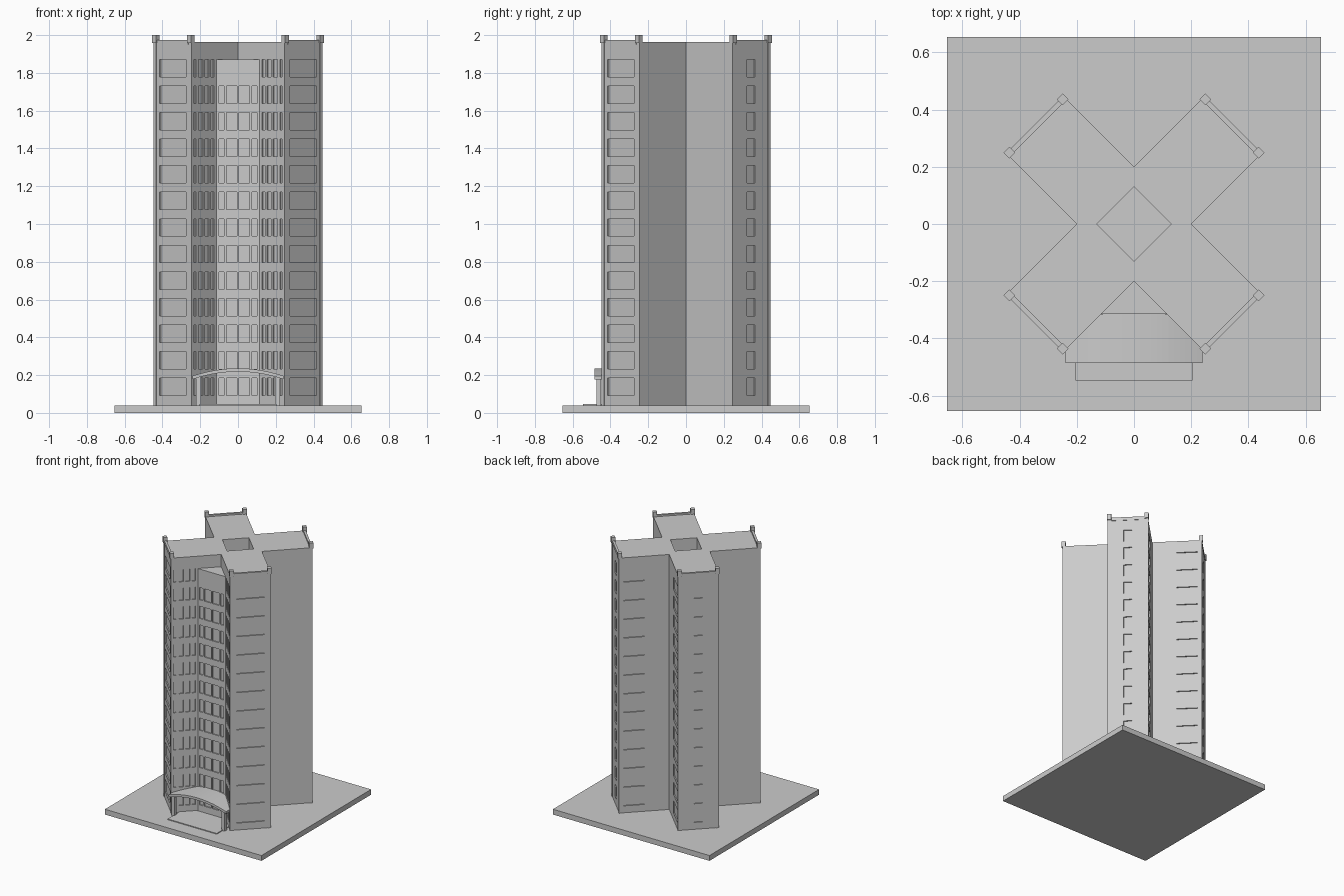
import bpy, bmesh, math
from mathutils import Vector

if "Cube" in bpy.data.objects:
    bpy.data.objects.remove(bpy.data.objects["Cube"])

grey = bpy.data.materials.new("light grey")
grey.diffuse_color = (0.6, 0.6, 0.6, 1)
grey.use_nodes = True
grey.node_tree.nodes["Principled BSDF"].inputs["Base Color"].default_value = grey.diffuse_color

A, L, HOLE = 0.1414, 0.488, 0.092      # arm half width, arm reach, light well half width
Z0, ZR = 0.04, 1.963                   # ground slab top, roof
ROW0, PITCH, WH = 0.138, 0.1406, 0.092  # window rows


def finish(name, bm):
    bmesh.ops.remove_doubles(bm, verts=bm.verts, dist=1e-5)
    me = bpy.data.meshes.new(name)
    bm.to_mesh(me)
    bm.free()
    me.materials.append(grey)
    ob = bpy.data.objects.new(name, me)
    bpy.context.collection.objects.link(ob)
    return ob


def arm(k, u, v):
    """Point on arm k (0 = back right, counterclockwise), u outward, v sideways."""
    t = math.radians(45 + 90 * k)
    return Vector((u * math.cos(t) - v * math.sin(t), u * math.sin(t) + v * math.cos(t), 0))


def face(bm, pts):
    bm.faces.new([bm.verts.new(p) for p in pts])


def prism(name, pts, z0, z1):
    bm = bmesh.new()
    n = len(pts)
    lo = [bm.verts.new((p[0], p[1], z0)) for p in pts]
    hi = [bm.verts.new((p[0], p[1], z1)) for p in pts]
    bm.faces.new(lo[::-1])
    bm.faces.new(hi)
    for i in range(n):
        j = (i + 1) % n
        bm.faces.new((lo[i], lo[j], hi[j], hi[i]))
    return finish(name, bm)


def rect(x0, x1, y0, y1):
    return [(x0, y0), (x1, y0), (x1, y1), (x0, y1)]


def wall(bm, p0, p1, ztop, cols=(), rows=13, depth=0.008):
    """Wall with recessed windows; outside is to the right of p0 -> p1."""
    d = (p1 - p0).normalized()
    inward = Vector((-d.y, d.x, 0)) * depth
    ts = [0] + [t for c in cols for t in c] + [(p1 - p0).length]
    zs = [Z0]
    if cols:
        for r in range(rows):
            zs += [ROW0 + PITCH * r - WH / 2, ROW0 + PITCH * r + WH / 2]
    zs.append(ztop)
    for i in range(len(ts) - 1):
        for j in range(len(zs) - 1):
            q = [p0 + d * t + Vector((0, 0, z)) for t, z in
                 ((ts[i], zs[j]), (ts[i + 1], zs[j]), (ts[i + 1], zs[j + 1]), (ts[i], zs[j + 1]))]
            if i % 2 and j % 2:
                b = [p + inward for p in q]
                face(bm, b)
                for m in range(4):
                    n = (m + 1) % 4
                    face(bm, (q[m], q[n], b[n], b[m]))
            else:
                face(bm, q)


# Ground slab
prism("ground_slab", rect(-0.653, 0.653, -0.653, 0.653), 0, Z0)

# Cross-shaped tower with light well
W = L - A
up = Vector((0, 0, ZR))
front_cols = [(x0 * 2 ** 0.5, x1 * 2 ** 0.5) for x0, x1 in
              ((0.127, 0.144), (0.154, 0.176), (0.186, 0.208), (0.222, 0.238))]
back_cols = [(W - 0.175, W - 0.028)]
bm = bmesh.new()
for k in range(4):
    half = 0.03 if k < 2 else 0.098
    left = {1: back_cols, 3: front_cols}.get(k, [])
    right = {0: back_cols, 2: front_cols}.get(k, [])
    right = [(W - b, W - a) for a, b in reversed(right)]
    wall(bm, arm(k, A, -A), arm(k, L, -A), ZR, left)
    wall(bm, arm(k, L, -A), arm(k, L, A), ZR, [(A - half, A + half)])
    wall(bm, arm(k, L, A), arm(k, A, A), ZR, right)
    # roof of the arm, roof around the well, well wall
    face(bm, [arm(k, u, v) + up for u, v in ((A, -A), (L, -A), (L, A), (A, A))])
    face(bm, [arm(k, u, v) + up for u, v in ((HOLE, -HOLE), (A, -A), (A, A), (HOLE, HOLE))])
    wall(bm, arm(k, HOLE, HOLE), arm(k, HOLE, -HOLE), ZR)
finish("tower", bm)

# Front infill block between the two front arms
bm = bmesh.new()
a, b, c = Vector((-0.115, -0.315, 0)), Vector((0.115, -0.315, 0)), Vector((0, -0.2, 0))
wall(bm, a, b, 1.87, [(0.014, 0.042), (0.055, 0.110), (0.120, 0.175), (0.188, 0.216)], rows=12)
face(bm, [p + Vector((0, 0, 1.87)) for p in (a, b, c)])
finish("front_bay", bm)

# Corner strips, roof posts and parapet rails on every arm end
for k in range(4):
    def block(name, u0, u1, v0, v1, z0, z1):
        prism(name, [arm(k, u, v) for u, v in rect(u0, u1, v0, v1)], z0, z1)
    for s, side in ((-1, "right"), (1, "left")):
        v0, v1 = sorted((s * 0.122, s * 0.1435))
        block(f"corner_strip_{side}_{k}", 0.472, 0.4905, v0, v1, Z0, 1.97)
        v0, v1 = sorted((s * 0.117, s * 0.146))
        block(f"roof_post_{side}_{k}", 0.470, 0.498, v0, v1, 1.958, 2.0)
    block(f"parapet_rail_{k}", 0.474, 0.4905, -0.118, 0.118, 1.95, 1.975)

# Arched entrance canopy filling the front recess
bm = bmesh.new()
N = 24
rings = []
for i in range(N + 1):
    x = -0.24 + 0.48 * i / N
    z = 0.236 - 0.04 * (x / 0.24) ** 2
    yb = -max(0.313, 0.198 + abs(x))
    rings.append([bm.verts.new(p) for p in
                  ((x, -0.485, z - 0.018), (x, -0.485, z), (x, yb, z), (x, yb, z - 0.018))])
for r, s in zip(rings, rings[1:]):
    for m in range(4):
        n = (m + 1) % 4
        bm.faces.new((r[m], r[n], s[n], s[m]))
bm.faces.new(rings[0])
bm.faces.new(rings[-1])
bmesh.ops.recalc_face_normals(bm, faces=bm.faces)
finish("entrance_canopy", bm)

# Canopy columns and entrance step
for s, side in ((-1, "left"), (1, "right")):
    x0, x1 = sorted((s * 0.197, s * 0.222))
    prism(f"canopy_column_{side}", rect(x0, x1, -0.475, -0.45), Z0, 0.2)
prism("entrance_step", rect(-0.205, 0.205, -0.546, -0.32), Z0, 0.046)
